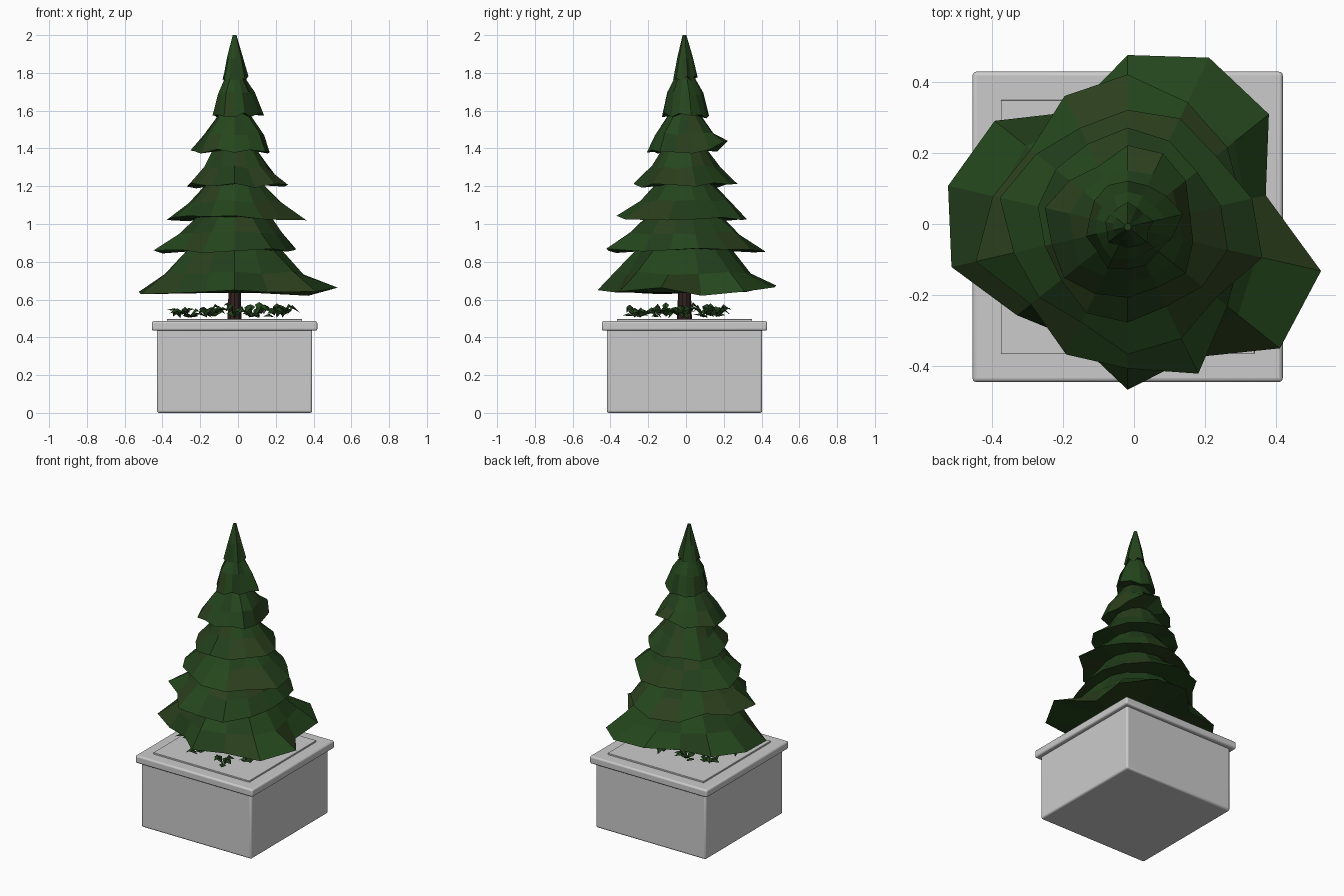
import bpy, bmesh, math, random
from mathutils import Vector

if "Cube" in bpy.data.objects:
    bpy.data.objects.remove(bpy.data.objects["Cube"])

random.seed(4)
CX, CY = -0.018, -0.008          # common axis of trunk and planter
SIDES = 14


def material(name, rgb):
    m = bpy.data.materials.new(name)
    m.diffuse_color = (*rgb, 1)
    m.use_nodes = True
    m.node_tree.nodes["Principled BSDF"].inputs["Base Color"].default_value = m.diffuse_color
    return m


greens = [material("needle_green", (0.018, 0.062, 0.012)),
          material("deep_green", (0.016, 0.048, 0.011)),
          material("olive_green", (0.024, 0.050, 0.012))]
bark = material("bark", (0.03, 0.015, 0.012))


def finish(bm, name, mats=()):
    bmesh.ops.recalc_face_normals(bm, faces=bm.faces)
    me = bpy.data.meshes.new(name)
    bm.to_mesh(me)
    bm.free()
    for m in mats:
        me.materials.append(m)
    ob = bpy.data.objects.new(name, me)
    bpy.context.collection.objects.link(ob)
    return ob


def slab(name, half, z0, z1, bevel):
    bm = bmesh.new()
    bmesh.ops.create_cube(bm, size=1)
    for v in bm.verts:
        v.co = (CX + v.co.x * 2 * half, CY + v.co.y * 2 * half,
                z0 + (v.co.z + 0.5) * (z1 - z0))
    ob = finish(bm, name)
    mod = ob.modifiers.new("soft_edges", 'BEVEL')
    mod.width, mod.segments = bevel, 3
    bpy.context.view_layer.objects.active = ob
    ob.select_set(True)
    bpy.ops.object.shade_smooth_by_angle()
    ob.select_set(False)


# Planter: body, overhanging rim, thin inset top
slab("planter_body", 0.411, 0.0, 0.45, 0.012)
slab("planter_rim", 0.438, 0.435, 0.486, 0.011)
slab("planter_top", 0.358, 0.47, 0.496, 0.002)

# Trunk
bm = bmesh.new()
bmesh.ops.create_cone(bm, cap_ends=True, segments=10, radius1=0.04, radius2=0.025, depth=0.4)
bmesh.ops.translate(bm, verts=bm.verts, vec=(CX, CY, 0.68))
finish(bm, "trunk", [bark])

# Foliage tiers: rim radii clockwise from +y, rim height, (mid r, z), (top r, z)
tiers = [
    ([.485, .53, .51, .40, .56, .55, .41, .46, .35, .40, .51, .52, .48, .36],
     .625, (.36, .74), (.24, .88)),
    ([.43, .39, .36, .33, .33, .36, .46, .40, .40, .35, .44, .39, .35, .41],
     .855, (.285, .95), (.19, 1.05)),
    ([.33, .34, .32, .36, .39, .32, .35, .36, .30, .32, .33, .37, .33, .31],
     1.025, (.235, 1.12), (.145, 1.22)),
    ([.28, .27, .25, .27, .29, .27, .25, .27, .27, .24, .24, .26, .26, .26],
     1.20, (.175, 1.30), (.115, 1.40)),
    ([.23, .23, .21, .18, .19, .21, .19, .20, .21, .23, .22, .24, .21, .19],
     1.385, (.16, 1.48), (.07, 1.60)),
    ([.13, .13, .14, .16, .13, .11, .12, .12, .13, .11, .12, .11, .12, .13],
     1.57, (.095, 1.69), (.045, 1.79)),
    ([.07, .06, .06, .075, .06, .07, .06, .06, .06, .07, .06, .065, .06, .06],
     1.765, (.04, 1.88), (.01, 2.0)),
]
lift = {(0, 0): .05, (0, 1): .04, (0, 4): .038, (0, 7): .025, (4, 0): .055, (4, 1): .05}


def polar(k, r, z):
    a = math.pi / 2 - 2 * math.pi * k / SIDES
    return Vector((CX + r * math.cos(a), CY + r * math.sin(a), z))


for i, (radii, z, (mr, mz), (tr, tz)) in enumerate(tiers):
    bm = bmesh.new()
    mean = sum(radii) / SIDES
    rows = [[], [], [], []]
    for k, r in enumerate(radii):
        up = lift.get((i, k), random.uniform(-.012, .02))
        s = 0.6 + 0.4 * r / mean
        rows[0].append(bm.verts.new(polar(k, mean * 0.3, z + .01)))
        rows[1].append(bm.verts.new(polar(k, r, z + up)))
        rows[2].append(bm.verts.new(polar(k, mr * s * random.uniform(.95, 1.05),
                                          mz + random.uniform(-.012, .012))))
        rows[3].append(bm.verts.new(polar(k, tr, tz)))
    for a, b in zip(rows, rows[1:]):
        for k in range(SIDES):
            n = (k + 1) % SIDES
            bm.faces.new((a[k], a[n], b[n], b[k]))
    bm.faces.new(rows[0])
    bm.faces.new(rows[3])
    for f in bm.faces:
        f.material_index = random.choice((0, 0, 1, 2))
    finish(bm, f"foliage_tier_{i + 1}", greens)

# Ground cover: crumpled little leaves in clumps around the trunk
bm = bmesh.new()
clumps = [(-.30, -.10), (-.26, .12), (-.13, -.24), (-.12, .17), (-.02, -.12), (.06, .16),
          (.08, -.27), (.12, 0), (.20, -.15), (.23, .10), (-.16, -.02), (.25, -.04)]
for cx, cy in clumps:
    for j in range(6):
        a = j * math.tau / 6 + random.uniform(-.4, .4)
        d, side = Vector((math.cos(a), math.sin(a), 0)), Vector((-math.sin(a), math.cos(a), 0))
        base = Vector((cx, cy, random.uniform(.50, .53))) + d * .008
        top = random.uniform(.015, .06)
        mid = base + d * .03 + Vector((0, 0, top))
        tip = base + d * random.uniform(.05, .075) + Vector((0, 0, top * random.uniform(.1, .9)))
        w = side * random.uniform(.018, .03)
        drop = Vector((0, 0, .014))
        b, l, m, r, t = [bm.verts.new(p) for p in (base, mid + w - drop, mid, mid - w - drop, tip)]
        for f in ((b, m, l), (b, r, m), (l, m, t), (m, r, t)):
            bm.faces.new(f).material_index = random.choice((0, 1))
finish(bm, "ground_leaves", greens)
